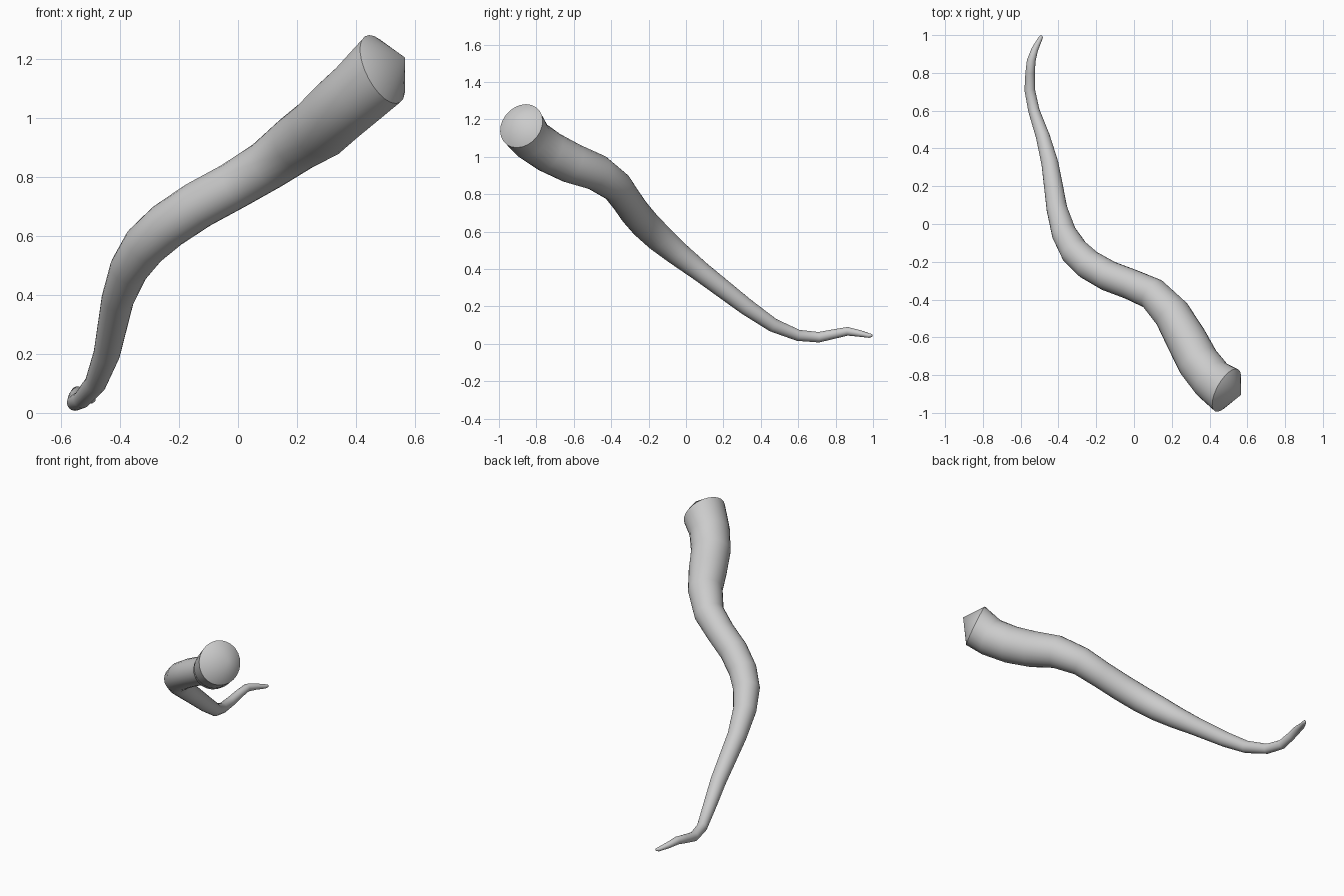
import bpy, bmesh, math
from mathutils import Vector

cube = bpy.data.objects.get("Cube")
if cube:
    bpy.data.objects.remove(cube, do_unlink=True)

SIDES = 24

# Centre line and radius, from the wide base to the thin tip
PATH = [
    (0.49, -0.88, 1.165, 0.127), (0.415, -0.825, 1.09, 0.115),
    (0.34, -0.73, 1.025, 0.112), (0.277, -0.61, 0.965, 0.108),
    (0.2, -0.475, 0.915, 0.098), (0.1, -0.37, 0.84, 0.086),
    (-0.015, -0.32, 0.77, 0.081), (-0.135, -0.275, 0.705, 0.081),
    (-0.24, -0.215, 0.635, 0.08), (-0.315, -0.145, 0.568, 0.076),
    (-0.37, -0.05, 0.487, 0.066), (-0.408, 0.08, 0.385, 0.055),
    (-0.445, 0.32, 0.2, 0.045), (-0.483, 0.465, 0.1, 0.037),
    (-0.53, 0.6, 0.045, 0.03), (-0.552, 0.71, 0.035, 0.028),
    (-0.55, 0.8, 0.054, 0.025), (-0.544, 0.865, 0.067, 0.023),
    (-0.525, 0.925, 0.056, 0.018), (-0.497, 0.98, 0.044, 0.012),
    (-0.49, 0.993, 0.045, 0.008),
]
APEX = Vector((0.566, -0.905, 1.205))
BASE_NORMAL = Vector((-0.81, 0.45, -0.41)).normalized()

# One colour for the whole horn
mat = bpy.data.materials.new("horn_grey")
mat.use_nodes = True
colour = (0.6, 0.6, 0.6, 1)
mat.diffuse_color = colour
mat.node_tree.nodes["Principled BSDF"].inputs["Base Color"].default_value = colour

# Sweep rings along the path without twist
bm = bmesh.new()
points = [Vector(p[:3]) for p in PATH]
rings, side = [], Vector((0, 0, 1))
for i, (centre, row) in enumerate(zip(points, PATH)):
    if i == 0:
        along = BASE_NORMAL
    else:
        ahead = points[min(i + 1, len(points) - 1)]
        along = ((centre - points[i - 1]).normalized()
                 + (ahead - centre).normalized()).normalized()
    side = (side - along * side.dot(along)).normalized()
    other = along.cross(side)
    ring = []
    for k in range(SIDES):
        a = math.tau * k / SIDES
        ring.append(bm.verts.new(centre + row[3] * (side * math.cos(a) + other * math.sin(a))))
    rings.append(ring)

for near, far in zip(rings, rings[1:]):
    for k in range(SIDES):
        n = (k + 1) % SIDES
        bm.faces.new((near[k], near[n], far[n], far[k]))

# Pointed cap on the base, small blunt cap on the tip
tip = points[-1] + (points[-1] - points[-2]).normalized() * 0.006
for ring, end in ((rings[0], APEX), (rings[-1], tip)):
    v = bm.verts.new(end)
    for k in range(SIDES):
        bm.faces.new((ring[k], ring[(k + 1) % SIDES], v))
bmesh.ops.recalc_face_normals(bm, faces=bm.faces)

mesh = bpy.data.meshes.new("horn")
bm.to_mesh(mesh)
bm.free()
mesh.materials.append(mat)
horn = bpy.data.objects.new("horn", mesh)
bpy.context.collection.objects.link(horn)

# Smooth sides with a sharp rim at the base
bpy.ops.object.select_all(action="DESELECT")
horn.select_set(True)
bpy.context.view_layer.objects.active = horn
bpy.ops.object.shade_smooth_by_angle(angle=math.radians(40))
